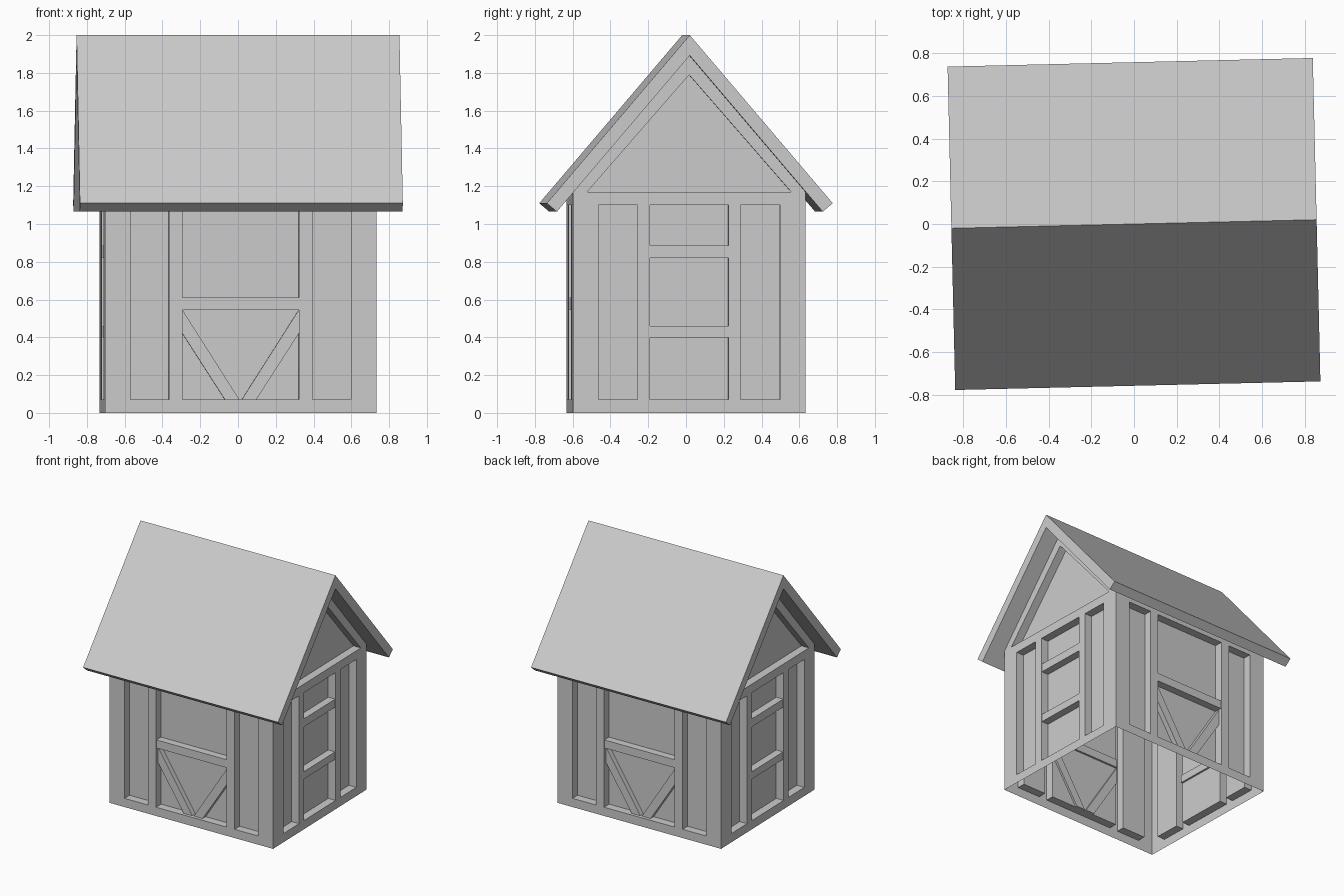
import bpy, bmesh
from math import radians
from mathutils import Matrix

if "Cube" in bpy.data.objects:
    bpy.data.objects.remove(bpy.data.objects["Cube"])

TURN = radians(1.35)          # whole house is turned slightly
HX, HY = 0.718, 0.616         # half length and half width of the walls
SILL, HEAD, TOP = 0.07, 1.10, 1.17
DEPTH = 0.065                 # recess depth of the panels


def finish(name, bm, angle=0.0):
    bmesh.ops.remove_doubles(bm, verts=bm.verts, dist=1e-5)
    bmesh.ops.dissolve_limit(bm, angle_limit=0.01, verts=bm.verts, edges=bm.edges)
    me = bpy.data.meshes.new(name)
    bm.to_mesh(me)
    bm.free()
    me.transform(Matrix.Rotation(TURN + radians(angle), 4, 'Z'))
    ob = bpy.data.objects.new(name, me)
    bpy.context.collection.objects.link(ob)
    return ob


def face(bm, pts):
    bm.faces.new([bm.verts.new(p) for p in pts])


def recess(bm, poly, dist):
    """Panel set back behind the frame, with its four reveals."""
    out = [(u, -dist, z) for u, z in poly]
    inn = [(u, -dist + DEPTH, z) for u, z in poly]
    face(bm, inn)
    for i in range(len(poly)):
        j = (i + 1) % len(poly)
        face(bm, [out[i], out[j], inn[j], inn[i]])


def wall(name, half, dist, cuts, angle, gable=False):
    """Framed wall; every second column between the cuts is a recessed panel."""
    bm = bmesh.new()
    us = [-half] + [-c for c in reversed(cuts)] + cuts + [half]
    zs = [0, SILL, HEAD, TOP]
    for i in range(len(us) - 1):
        for k in range(3):
            a, b, c, d = us[i], us[i + 1], zs[k], zs[k + 1]
            poly = [(a, c), (b, c), (b, d), (a, d)]
            if k == 1 and i % 2 == 1:
                recess(bm, poly, dist)
            else:
                face(bm, [(u, -dist, z) for u, z in poly])
    if gable:
        h, a_in, a_out = 0.54, 1.79, 1.892
        recess(bm, [(-h, TOP), (h, TOP), (0, a_in)], dist)
        for s in (1, -1):
            rim = [(h * s, TOP), (half * s, TOP), (0, a_out), (0, a_in)]
            face(bm, [(u, -dist, z) for u, z in rim[::s]])
    finish(name, bm, angle)


def prism(name, poly, y0, y1, angle):
    """Solid bar with the given outline in the wall plane."""
    bm = bmesh.new()
    f = bm.faces.new([bm.verts.new((u, y0, z)) for u, z in poly])
    ext = bmesh.ops.extrude_face_region(bm, geom=[f], use_keep_orig=True)
    bmesh.ops.translate(bm, vec=(0, y1 - y0, 0),
                        verts=[v for v in ext['geom'] if isinstance(v, bmesh.types.BMVert)])
    bmesh.ops.recalc_face_normals(bm, faces=bm.faces)
    finish(name, bm, angle)


def rail(name, half, dist, z0, z1, angle):
    prism(name, [(-half, z0), (half, z0), (half, z1), (-half, z1)],
          -dist + 0.005, -dist + DEPTH + 0.015, angle)


# Long walls: rail and V braces in the middle bay
for side, ang in (("front", 0), ("back", 180)):
    wall(side + "_wall", HX, HY, [0.308, 0.38, 0.585], ang)
    rail(side + "_rail", 0.308, HY, 0.545, 0.61, ang)
    for s, lr in ((-1, "left"), (1, "right")):
        prism(f"{side}_brace_{lr}",
              [(0.308 * s, 0.545), (0.308 * s, 0.42), (0.083 * s, 0.07), (0.006 * s, 0.07)],
              -HY + 0.025, -HY + DEPTH + 0.015, ang)

# Gable walls: two rails in the middle bay
for side, ang in (("right", 90), ("left", 270)):
    wall(side + "_wall", HY, HX, [0.208, 0.273, 0.48], ang, gable=True)
    rail(side + "_lower_rail", 0.208, HX, 0.40, 0.46, ang)
    rail(side + "_upper_rail", 0.208, HX, 0.82, 0.885, ang)

# Roof: thick folded slab running along the ridge
prism("roof", [(-0.757, 1.11), (0, 2.0), (0.757, 1.11), (0.704, 1.065), (0, 1.892), (-0.704, 1.065)],
      -0.855, 0.855, 90)
